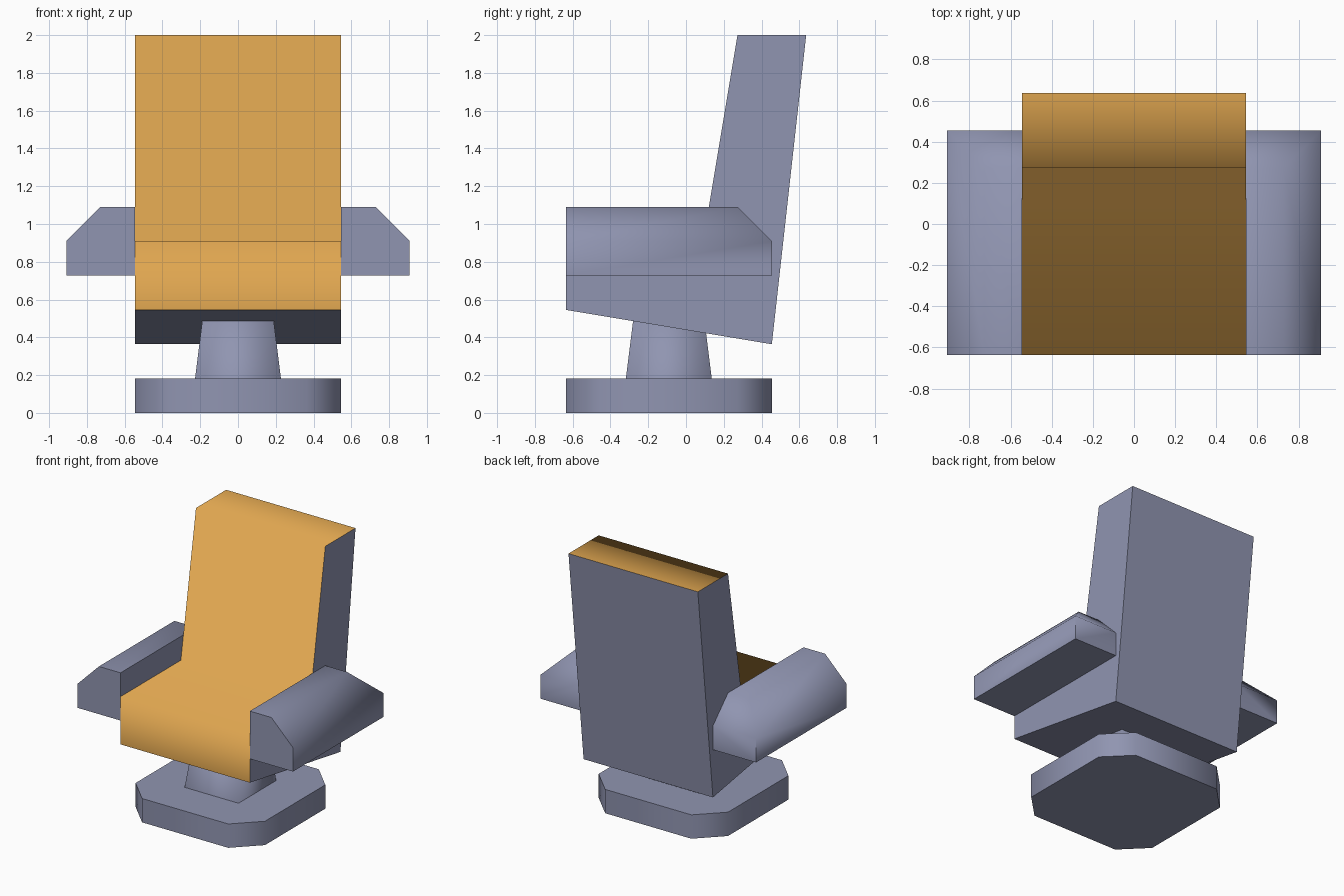
import bpy, bmesh, math

if "Cube" in bpy.data.objects:
    bpy.data.objects.remove(bpy.data.objects["Cube"])

U = 1 / 11  # the whole model sits on this grid step


def material(name, color):
    m = bpy.data.materials.new(name)
    m.diffuse_color = (*color, 1)
    m.use_nodes = True
    m.node_tree.nodes["Principled BSDF"].inputs["Base Color"].default_value = m.diffuse_color
    return m


GREY = material("blue_grey", (0.28, 0.30, 0.44))
ORANGE = material("orange", (0.74, 0.38, 0.08))


def loft(name, lower, upper, mats, smooth_angle=None):
    """Solid between two matching outlines, given in grid steps."""
    bm = bmesh.new()
    a, b = ([bm.verts.new([c * U for c in p]) for p in ring] for ring in (lower, upper))
    n = len(a)
    bm.faces.new(a[::-1])
    bm.faces.new(b)
    for i in range(n):
        j = (i + 1) % n
        bm.faces.new((a[i], a[j], b[j], b[i]))
    bmesh.ops.recalc_face_normals(bm, faces=bm.faces)
    me = bpy.data.meshes.new(name)
    bm.to_mesh(me)
    bm.free()
    for m in mats:
        me.materials.append(m)
    ob = bpy.data.objects.new(name, me)
    bpy.context.collection.objects.link(ob)
    if smooth_angle:
        bpy.ops.object.select_all(action='DESELECT')
        ob.select_set(True)
        bpy.context.view_layer.objects.active = ob
        bpy.ops.object.shade_smooth_by_angle(angle=math.radians(smooth_angle))
    return ob


def rect(x0, x1, y0, y1, z):
    return [(x0, y0, z), (x1, y0, z), (x1, y1, z), (x0, y1, z)]


# Base: square slab with cut corners
cut = [(4, -6), (6, -4), (6, 4), (4, 6), (-4, 6), (-6, 4), (-6, -4), (-4, -6)]
loft("base", [(x, y - 1, 0) for x, y in cut], [(x, y - 1, 2) for x, y in cut], [GREY], 50)

# Pedestal: tapered square post running into the seat
loft("pedestal", rect(-2.5, 2.5, -3.5, 1.5, 2), rect(-2, 2, -3, 1, 6), [GREY], 93)

# Seat and backrest: one side profile; its front and upper faces are padding
profile = [(-7, 6), (5, 4), (7, 22), (3, 22), (1, 10), (-7, 10)]
seat = loft("seat_and_backrest", [(-6, y, z) for y, z in profile],
            [(6, y, z) for y, z in profile], [GREY, ORANGE])
bm = bmesh.new()
bm.from_mesh(seat.data)
for f in bm.faces:
    f.smooth = True
    if abs(f.normal.x) < 0.5 and (f.normal.y < -0.5 or f.normal.z > 0.5):
        f.material_index = 1
for e in bm.edges:
    e.smooth = all(f.material_index == 1 for f in e.link_faces)
bm.to_mesh(seat.data)
bm.free()

# Armrests: boxes bevelled along the outer and rear upper edges, mirrored
for side, s in (("left", -1), ("right", 1)):
    arm = loft(side + "_armrest", rect(s * 6, s * 10, -7, 5, 8),
               rect(s * 6, s * 10, -7, 5, 10), [GREY])
    bm = bmesh.new()
    bm.from_mesh(arm.data)
    top = max(bm.faces, key=lambda f: f.calc_center_median().z)
    cap = bmesh.ops.extrude_face_region(bm, geom=[top])["geom"]
    for v in (g for g in cap if isinstance(g, bmesh.types.BMVert)):
        v.co.z += 2 * U
        if abs(v.co.x) > 8 * U:
            v.co.x -= s * 2 * U
        if v.co.y > 0:
            v.co.y -= 2 * U
    if top.is_valid:
        bmesh.ops.delete(bm, geom=[top], context='FACES_ONLY')
    # merge the coplanar inner and front walls
    bmesh.ops.dissolve_limit(bm, angle_limit=0.02, verts=bm.verts, edges=bm.edges)
    bmesh.ops.recalc_face_normals(bm, faces=bm.faces)
    bm.to_mesh(arm.data)
    bm.free()
    bpy.ops.object.select_all(action='DESELECT')
    arm.select_set(True)
    bpy.context.view_layer.objects.active = arm
    bpy.ops.object.shade_smooth_by_angle(angle=math.radians(62))
